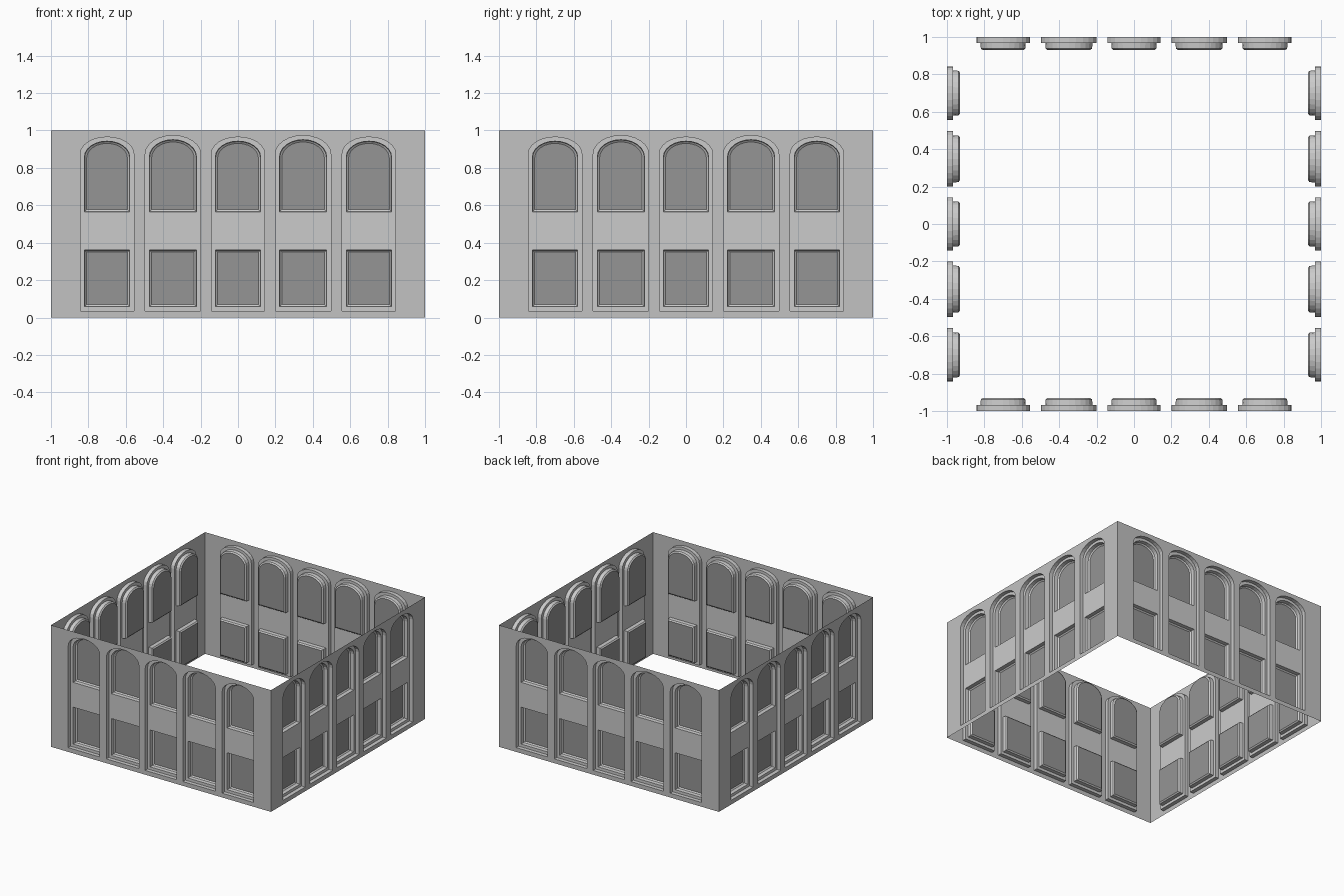
import bpy, bmesh, math
from mathutils import Vector, Matrix

cube = bpy.data.objects.get("Cube")
if cube:
    bpy.data.objects.remove(cube, do_unlink=True)


def material(name, value):
    m = bpy.data.materials.new(name)
    m.use_nodes = True
    color = (value, value, value, 1)
    m.diffuse_color = color
    m.node_tree.nodes["Principled BSDF"].inputs["Base Color"].default_value = color
    return m


WALL = material("wall grey", 0.54)
TRIM = material("trim light grey", 0.60)
PANE = material("pane dark grey", 0.30)


def rect(x0, x1, z0, z1):
    return [(x0, z0), (x1, z0), (x1, z1), (x0, z1)]


def arch(cx, half, z0, spring, top, steps=12):
    # counter-clockwise outline with an elliptical head
    pts = [(cx - half, z0), (cx + half, z0)]
    for i in range(steps + 1):
        a = math.pi * i / steps
        pts.append((cx + half * math.cos(a), spring + (top - spring) * math.sin(a)))
    return pts


def at_depth(outline, depth):
    return [Vector((x, -1 + depth, z)) for x, z in outline]


def fill(bm, outlines, depth):
    # flat sheet: first outline is the border, the others are holes
    part = bmesh.new()
    for outline in outlines:
        vs = [part.verts.new(p) for p in at_depth(outline, depth)]
        for i, v in enumerate(vs):
            part.edges.new((v, vs[(i + 1) % len(vs)]))
    bmesh.ops.triangle_fill(part, use_beauty=True, edges=part.edges[:],
                            normal=(0, -1, 0))
    part.normal_update()
    for f in part.faces:
        if f.normal.y > 0:
            f.normal_flip()
    mesh = bpy.data.meshes.new("temporary")
    part.to_mesh(mesh)
    part.free()
    bm.from_mesh(mesh)
    bpy.data.meshes.remove(mesh)


def loft(bm, rings):
    # strip of quads through (outline, depth) rings
    loops = [[bm.verts.new(p) for p in at_depth(o, d)] for o, d in rings]
    for a, b in zip(loops, loops[1:]):
        for i in range(len(a)):
            j = (i + 1) % len(a)
            bm.faces.new((a[i], a[j], b[j], b[i]))


wall, trim, pane = bmesh.new(), bmesh.new(), bmesh.new()
LEDGE, BEVEL, GLASS = 0.032, 0.062, 0.07
openings = []
for cx, half, top in [(-0.70, 0.143, 0.965), (-0.348, 0.148, 0.973), (0, 0.143, 0.965),
                      (0.348, 0.148, 0.973), (0.70, 0.143, 0.965)]:
    # stepped opening with a cross band between the two panes
    outer = arch(cx, half, 0.035, 0.875, top)
    openings.append(outer)

    def upper(inset):
        return arch(cx, half - inset, 0.543 + inset, 0.87 - inset / 2, top - inset)

    def lower(inset):
        w = half - inset
        return rect(cx - w, cx + w, 0.036 + inset, 0.383 - inset)

    loft(trim, [(outer, 0), (outer, LEDGE)])
    fill(trim, [outer, upper(0.022), lower(0.022)], LEDGE)
    for shape in (upper, lower):
        loft(trim, [(shape(0.022), LEDGE), (shape(0.024), BEVEL), (shape(0.034), GLASS)])
        fill(pane, [shape(0.034)], GLASS)

# wall sheet with the five openings
fill(wall, [rect(-1, 1, 0, 1)] + openings, 0)

# the same wall on all four sides
parts = [("wall", wall, WALL), ("window_frames", trim, TRIM), ("window_panes", pane, PANE)]
for part_name, bm, mat in parts:
    mesh = bpy.data.meshes.new(part_name)
    bm.to_mesh(mesh)
    bm.free()
    mesh.materials.append(mat)
    for turn, side in enumerate(("front", "left", "back", "right")):
        ob = bpy.data.objects.new(side + "_" + part_name, mesh)
        ob.matrix_world = Matrix.Rotation(turn * math.pi / 2, 4, "Z")
        bpy.context.collection.objects.link(ob)
